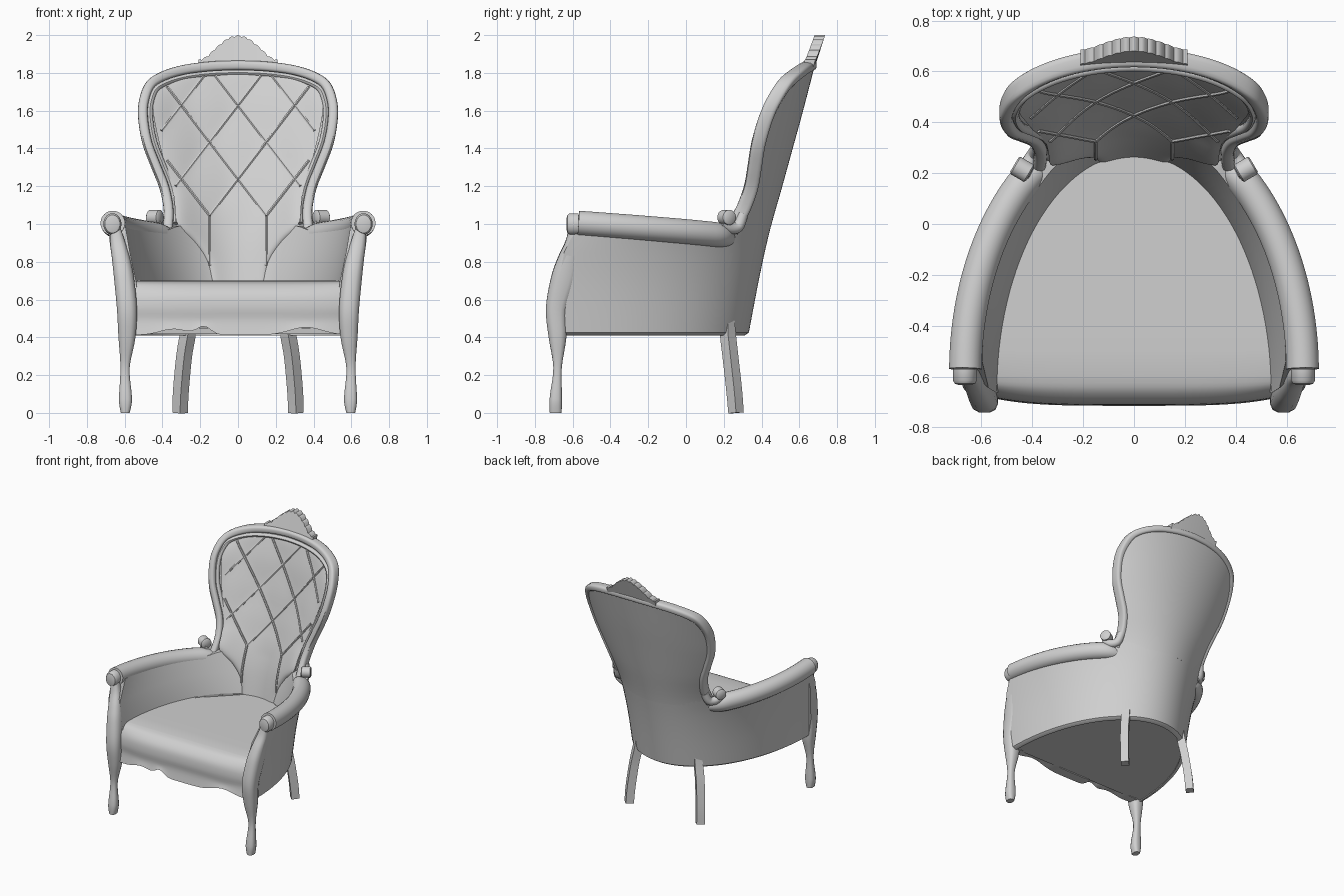
import bpy, bmesh, math
from mathutils import Vector

old = bpy.data.objects.get("Cube")
if old:
    bpy.data.objects.remove(old, do_unlink=True)

grey = bpy.data.materials.new("plain_grey")
grey.use_nodes = True
grey.diffuse_color = (0.63, 0.63, 0.63, 1)
grey.node_tree.nodes["Principled BSDF"].inputs["Base Color"].default_value = (0.63, 0.63, 0.63, 1)


# ---------- helpers ----------
def smooth(pts, n=5):
    """Catmull-Rom curve through control tuples of any size."""
    p = [pts[0]] + list(pts) + [pts[-1]]
    out = []
    for i in range(1, len(p) - 2):
        for k in range(n):
            t = k / n
            out.append(tuple(
                0.5 * (2 * b + (c - a) * t + (2 * a - 5 * b + 4 * c - d) * t * t
                       + (3 * b - a - 3 * c + d) * t ** 3)
                for a, b, c, d in zip(p[i - 1], p[i], p[i + 1], p[i + 2])))
    return out + [tuple(pts[-1])]


def lookup(table, z):
    """Values of a table at z (first entry of each row)."""
    if z <= table[0][0]:
        return table[0][1:]
    for a, b in zip(table, table[1:]):
        if z <= b[0]:
            t = (z - a[0]) / max(b[0] - a[0], 1e-6)
            return tuple(u + (v - u) * t for u, v in zip(a[1:], b[1:]))
    return table[-1][1:]


def loft(name, rings, mirror=False):
    """Skin closed rings and cap both ends."""
    bm = bmesh.new()
    vs = [[bm.verts.new(p) for p in ring] for ring in rings]
    n = len(vs[0])
    for a, b in zip(vs, vs[1:]):
        for j in range(n):
            bm.faces.new((a[j], a[(j + 1) % n], b[(j + 1) % n], b[j]))
    bm.faces.new(vs[0][::-1])
    bm.faces.new(vs[-1])
    bmesh.ops.recalc_face_normals(bm, faces=bm.faces)
    me = bpy.data.meshes.new(name)
    bm.to_mesh(me)
    bm.free()
    ob = bpy.data.objects.new(name, me)
    bpy.context.collection.objects.link(ob)
    me.materials.append(grey)
    bpy.ops.object.select_all(action='DESELECT')
    ob.select_set(True)
    bpy.context.view_layer.objects.active = ob
    bpy.ops.object.shade_smooth_by_angle(angle=math.radians(40))
    if mirror:
        ob.modifiers.new("mirror", 'MIRROR')


def sweep(name, path, radii, ref=(0, 1, 0), sides=16, power=1.0, mirror=False):
    """Sweep an oval along a path; radii are (side, along ref) per point."""
    path = [Vector(p) for p in path]
    rings = []
    for i, p in enumerate(path):
        t = (path[min(i + 1, len(path) - 1)] - path[max(i - 1, 0)]).normalized()
        r = Vector(ref)
        r = (r - t * r.dot(t)).normalized()
        s = t.cross(r)
        ra, rb = radii[i] if isinstance(radii, list) else radii
        ring = []
        for k in range(sides):
            a = math.tau * (k + 0.5) / sides
            c, d = math.cos(a), math.sin(a)
            ring.append(p + s * ra * math.copysign(abs(c) ** power, c)
                        + r * rb * math.copysign(abs(d) ** power, d))
        rings.append(ring)
    loft(name, rings, mirror)


# ---------- shared shell: an ellipse in plan that changes with height ----------
# height, half width, rear y, depth
SHELL = smooth([(0.41, 0.615, 0.33, 0.97), (0.7, 0.65, 0.385, 1.05), (0.95, 0.685, 0.44, 1.03),
                (1.2, 0.70, 0.51, 0.75), (1.4, 0.70, 0.565, 0.58), (1.6, 0.70, 0.62, 0.48),
                (1.87, 0.70, 0.69, 0.36)])


def shell(a, z, inset=0.0):
    w, b, d = lookup(SHELL, z)
    return Vector(((w - inset) * math.sin(a), b - d + (d - inset) * math.cos(a), z))


def surf(x, z, inset=0.0):
    w, b, d = lookup(SHELL, z)
    c = math.sqrt(max(0.0, 1 - (x / (w - inset)) ** 2))
    return Vector((x, b - d + (d - inset) * c, z))


# ---------- body wall wrapping around the seat, and the floor under it ----------
ANGLES = [math.pi * (i / 64 - 0.5) for i in range(65)]
rings = []
for a in ANGLES:
    top = 0.945 + 0.05 * (abs(a) / (math.pi / 2)) ** 2 + 0.04 * math.exp(-((abs(a) - 0.52) / 0.15) ** 2)
    outer = [(0.41, 0.02), (0.425, 0.0)] + [(0.42 + (top - 0.42) * k / 8, 0) for k in range(1, 9)]
    inner = [(top, 0.092), (0.85, 0.1), (0.7, 0.11), (0.55, 0.11), (0.43, 0.1), (0.43, 0.03), (0.41, 0.03)]
    rings.append([shell(a, z, o) for z, o in outer + inner])
loft("body_wall", rings)
loft("seat_floor", [[shell(a, z, 0.028) for a in ANGLES] for z in (0.418, 0.45)])

# ---------- back panel ----------
OUTLINE = smooth([(0.40, 0.95), (0.393, 1.05), (0.40, 1.12), (0.42, 1.2), (0.46, 1.3),
                  (0.505, 1.42), (0.528, 1.55), (0.525, 1.65), (0.49, 1.745), (0.42, 1.80),
                  (0.30, 1.84), (0.15, 1.86), (0.01, 1.866)])
U = [k / 20 - 1 for k in range(41)]
rings = []
for x, z in OUTLINE:
    h = max(x - 0.012, 0.004)
    rings.append([surf(u * h, z - 0.008) for u in U]
                 + [surf(u * h, z - 0.008, 0.045) for u in U[::-1]])
loft("back_panel", rings)


def around(d, depth, start):
    """Path following the outline on both sides, d inside it."""
    half = []
    for i, (x, z) in enumerate(OUTLINE):
        a, b = OUTLINE[max(i - 1, 0)], OUTLINE[min(i + 1, len(OUTLINE) - 1)]
        n = Vector((a[1] - b[1], b[0] - a[0])).normalized() * d
        if z + n.y > start and x + n.x > 0.005:
            half.append((x + n.x, z + n.y))
    return [surf(x, z, depth) for x, z in half + [(-x, z) for x, z in half[::-1]]]


sweep("back_frame", around(0.026, 0.028, 0.95), (0.026, 0.038), power=0.6)
sweep("back_bead", around(0.064, 0.055, 1.0), (0.015, 0.018), sides=10)

# ---------- tufted back cushion with piping ----------
# height, half width, thickness
CUSHION = smooth([(0.68, 0.15, 0.122), (0.8, 0.17, 0.122), (0.9, 0.23, 0.12), (1.0, 0.32, 0.114),
                  (1.1, 0.335, 0.105), (1.2, 0.35, 0.095), (1.4, 0.41, 0.08), (1.6, 0.45, 0.072),
                  (1.7, 0.435, 0.067), (1.77, 0.36, 0.062), (1.80, 0.22, 0.057),
                  (1.812, 0.02, 0.05)])


def cushion_point(x, z, lift=0.0):
    h, th = lookup(CUSHION, z)
    u = min(1.0, abs(x) / max(h, 0.01))
    puff = 0.008 * abs(math.sin(math.pi * (x / 0.3 + (z - 1.63) / 0.39))
                       * math.sin(math.pi * (x / 0.3 - (z - 1.63) / 0.39)))
    puff *= min(1.0, max(0.0, (z - 1.0) / 0.15))
    return surf(x, z, th * (1 - 0.25 * u ** 8) + puff + lift)


loft("back_cushion", [[cushion_point(u * h, z) for u in U] + [surf(u * h, z, 0.03) for u in U[::-1]]
                      for z, h, th in CUSHION])

for sign in (1, -1):
    for k in range(-3, 4):
        line = []
        for i in range(61):
            x = -0.45 + 0.015 * i
            z = 1.63 + sign * 1.3 * (x - 0.3 * k)
            if 1.03 < z < 1.79 and abs(x) < lookup(CUSHION, z)[0] - 0.015:
                line.append(cushion_point(x, z, 0.002))
        if len(line) > 4:
            sweep("diamond_piping", line, (0.008, 0.008), sides=6)
    sweep("lower_piping", [cushion_point(sign * 0.15, 1.04 - 0.02 * i, 0.002) for i in range(14)],
          (0.008, 0.008), sides=6)

# ---------- carved crest ----------
CREST = smooth([(0, 1.992), (0.04, 1.982), (0.08, 1.957), (0.125, 1.918), (0.165, 1.88),
                (0.21, 1.862)])
rings = []
for i in range(97):
    x = -0.21 + 0.42 * i / 96
    top = lookup(CREST, abs(x))[0] + 0.009 * abs(math.cos(6 * math.pi * x / 0.21))
    edge = [(z, 0.635 + 0.33 * (z - 1.86) - 0.2 * x * x) for z in (1.83, top)]
    rings.append([(x, y, z) for z, y in edge] + [(x, y + 0.056, z) for z, y in edge[::-1]])
loft("crest", rings)

# ---------- seat with rolled front and scalloped apron ----------
rings = []
for u in U:
    x0 = 0.555 * u
    low = 0.412 + 0.045 * (math.exp(-((x0 + 0.18) / 0.05) ** 2) + 0.9 * math.exp(-((x0 - 0.36) / 0.12) ** 2)
                           + 0.7 * math.exp(-((x0 + 0.34) / 0.1) ** 2))
    back = [0.268 - 0.868 * (k / 16) ** 2 for k in range(16)]
    roll = smooth([(-0.60, 0.697), (-0.655, 0.68), (-0.70, 0.63), (-0.712, 0.56), (-0.705, 0.49),
                   (-0.715, low)], 4)
    prof = [(y, 0.70) for y in back] + roll + [(-0.635, low), (-0.63, 0.44)] \
        + [(y, 0.44) for y in back[::-1]]
    ring = []
    for y, z in prof:
        c = min(1.0, max(0.0, (y + 0.6) / 0.87))
        ramp = min(1.0, max(0.0, (-0.6 - y) / 0.1))
        ring.append((x0 * math.sqrt(1 - c * c), y + 0.03 * u ** 4 * ramp, z))
    rings.append(ring)
loft("seat", rings)

# ---------- arm rolls, knobs and scrolls ----------
path, radii = [], []
for i in range(31):
    t = i / 30
    fade = max(0.0, (t - 0.8) / 0.2) ** 2
    p = shell(math.radians(90 - 59 * t), 0.95, 0.03 + 0.04 * fade)
    path.append((p.x + 0.008 * (1 - t), p.y + 0.02 * (1 - t), 1.005 - 0.075 * t - 0.02 * fade))
    radii.append((0.065 - 0.04 * fade, 0.066 - 0.04 * fade))
sweep("arm_roll", path, radii, ref=(0, 0, 1), sides=20, mirror=True)
sweep("arm_knob", [(0.665, y, 1.0) for y in (-0.57, -0.615, -0.628, -0.633)],
      [(0.048, 0.057), (0.048, 0.057), (0.04, 0.048), (0.025, 0.028)], ref=(0, 0, 1), sides=24, mirror=True)

hub = Vector((0.44, 0.215, 1.035))
axis = Vector((0.85, 0.5, 0)).normalized()
sweep("scroll", [hub + axis * d for d in (-0.036, -0.03, 0.03, 0.036)],
      [(0.032, 0.032), (0.04, 0.04), (0.04, 0.04), (0.032, 0.032)], ref=(0, 0, 1), mirror=True)
sweep("scroll_neck", smooth([(0.44, 0.195, 1.01), (0.42, 0.23, 0.98), (0.39, 0.275, 0.985),
                             (0.372, 0.30, 1.05)]), (0.03, 0.03), mirror=True)

# ---------- front posts running down into the legs ----------
post = smooth([(0.597, -0.69, 0, 0.024, 0.032), (0.596, -0.69, 0.05, 0.034, 0.034),
               (0.596, -0.688, 0.1, 0.034, 0.032), (0.598, -0.68, 0.24, 0.025, 0.023),
               (0.588, -0.68, 0.4, 0.046, 0.048), (0.588, -0.685, 0.55, 0.054, 0.058),
               (0.602, -0.648, 0.70, 0.054, 0.07), (0.617, -0.622, 0.80, 0.049, 0.062),
               (0.637, -0.597, 0.90, 0.04, 0.043), (0.655, -0.592, 1.0, 0.026, 0.025)])
sweep("front_post", [p[:3] for p in post], [p[3:] for p in post], sides=12, power=0.7, mirror=True)

# ---------- rear legs, turned diagonally ----------
leg = smooth([(0.307, 0.265, 0, 0.041), (0.302, 0.255, 0.12, 0.042), (0.285, 0.235, 0.3, 0.042),
              (0.265, 0.222, 0.42, 0.042), (0.255, 0.222, 0.5, 0.035)])
sweep("rear_leg", [p[:3] for p in leg], [(p[3], p[3]) for p in leg], ref=(1, 1, 0), sides=4, mirror=True)
